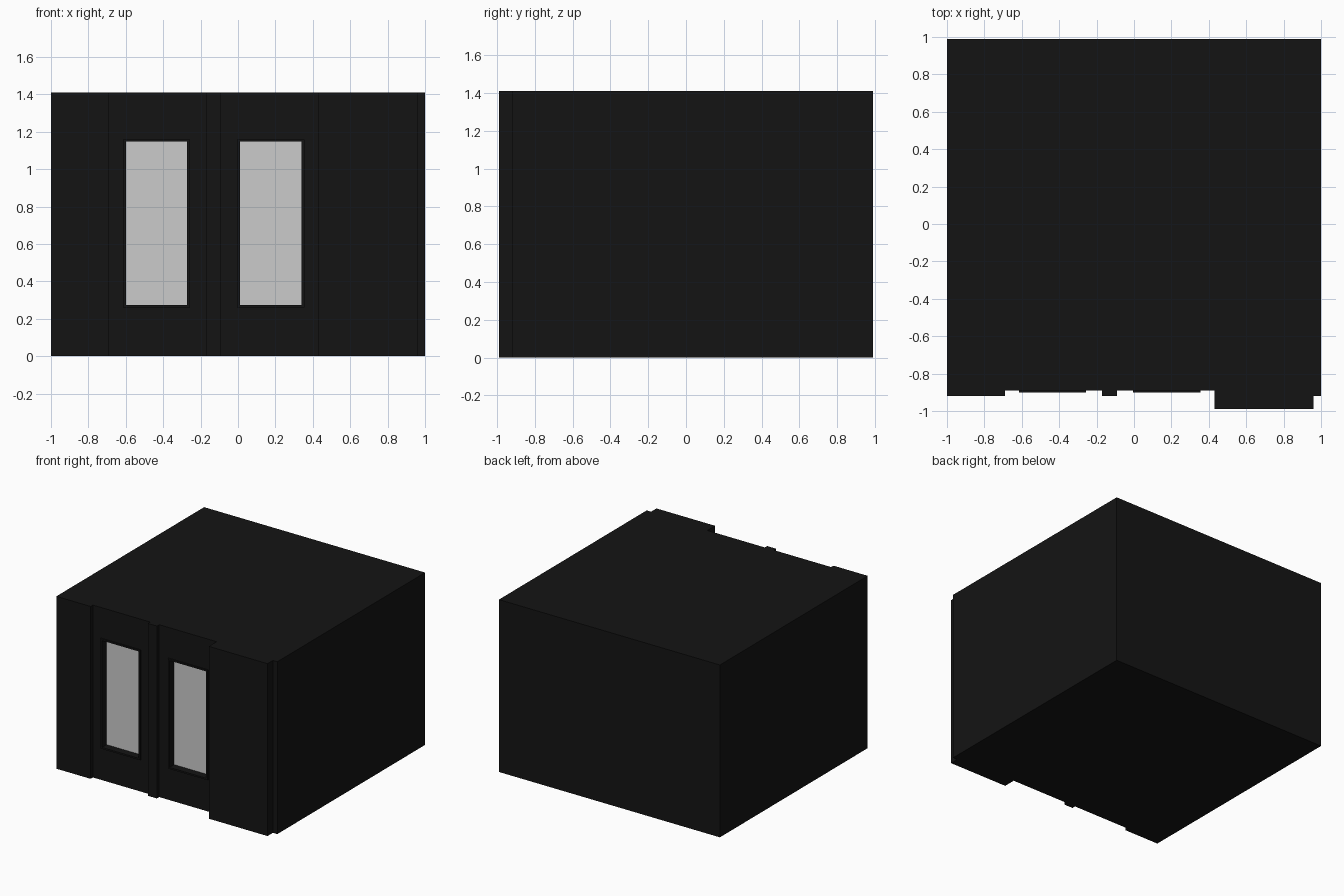
import bpy
import bmesh

if "Cube" in bpy.data.objects:
    bpy.data.objects.remove(bpy.data.objects["Cube"])

HEIGHT = 1.41
BACK = 0.99
WALL = -0.89          # recessed front wall plane
PIER = -0.92          # front of the shallow piers

black = bpy.data.materials.new("black_wall")
black.diffuse_color = (0.007, 0.007, 0.007, 1)
black.use_nodes = True
black.node_tree.nodes["Principled BSDF"].inputs["Base Color"].default_value = black.diffuse_color


def make_object(name, bm, material=None):
    bmesh.ops.recalc_face_normals(bm, faces=bm.faces)
    mesh = bpy.data.meshes.new(name)
    bm.to_mesh(mesh)
    bm.free()
    if material:
        mesh.materials.append(material)
    obj = bpy.data.objects.new(name, mesh)
    bpy.context.collection.objects.link(obj)
    return obj


def extrude_face(bm, face, offset):
    new = bmesh.ops.extrude_face_region(bm, geom=[face])["geom"]
    verts = [v for v in new if isinstance(v, bmesh.types.BMVert)]
    bmesh.ops.translate(bm, vec=offset, verts=verts)


def block(name, x0, x1, y0, y1, z0, z1, material=None):
    bm = bmesh.new()
    corners = [(x0, y0, z0), (x1, y0, z0), (x1, y1, z0), (x0, y1, z0)]
    extrude_face(bm, bm.faces.new([bm.verts.new(c) for c in corners]), (0, 0, z1 - z0))
    return make_object(name, bm, material)


def window_frame(name, x0, x1, z0, z1, y0, y1, side, rail):
    bm = bmesh.new()
    corners = [(x0, y0, z0), (x1, y0, z0), (x1, y0, z1), (x0, y0, z1)]
    inner = [(x0 + side, y0, z0 + rail), (x1 - side, y0, z0 + rail),
             (x1 - side, y0, z1 - rail), (x0 + side, y0, z1 - rail)]
    a = [bm.verts.new(c) for c in corners]
    b = [bm.verts.new(c) for c in inner]
    faces = [bm.faces.new((a[i], a[(i + 1) % 4], b[(i + 1) % 4], b[i])) for i in range(4)]
    new = bmesh.ops.extrude_face_region(bm, geom=faces)["geom"]
    bmesh.ops.translate(bm, vec=(0, y1 - y0, 0),
                        verts=[v for v in new if isinstance(v, bmesh.types.BMVert)])
    return make_object(name, bm, black)


# Building body: plan outline with stepped front piers, extruded upwards
plan = [(-1, BACK), (-1, PIER), (-0.69, PIER), (-0.69, WALL),
        (-0.17, WALL), (-0.17, PIER), (-0.09, PIER), (-0.09, WALL),
        (0.43, WALL), (0.43, -0.99), (0.96, -0.99), (0.96, PIER),
        (1, PIER), (1, BACK)]
bm = bmesh.new()
extrude_face(bm, bm.faces.new([bm.verts.new((x, y, 0)) for x, y in plan]), (0, 0, HEIGHT))
body = make_object("building_body", bm, black)

# Two tall windows: opening in the wall, slim frame, recessed pane
for side, x in (("left", -0.436), ("right", 0.175)):
    x0, x1, z0, z1 = x - 0.18, x + 0.18, 0.26, 1.16
    cutter = block(side + "_window_cutter", x0, x1, -1.1, -0.82, z0, z1)
    cutter.hide_render = True
    cutter.hide_set(True)
    cut = body.modifiers.new(side + "_opening", "BOOLEAN")
    cut.operation = "DIFFERENCE"
    cut.solver = "EXACT"
    cut.object = cutter
    window_frame(side + "_window_frame", x0, x1, z0, z1, -0.90, -0.82, 0.016, 0.013)
    block(side + "_window_pane", x0 + 0.016, x1 - 0.016, -0.84, -0.82,
          z0 + 0.013, z1 - 0.013)
